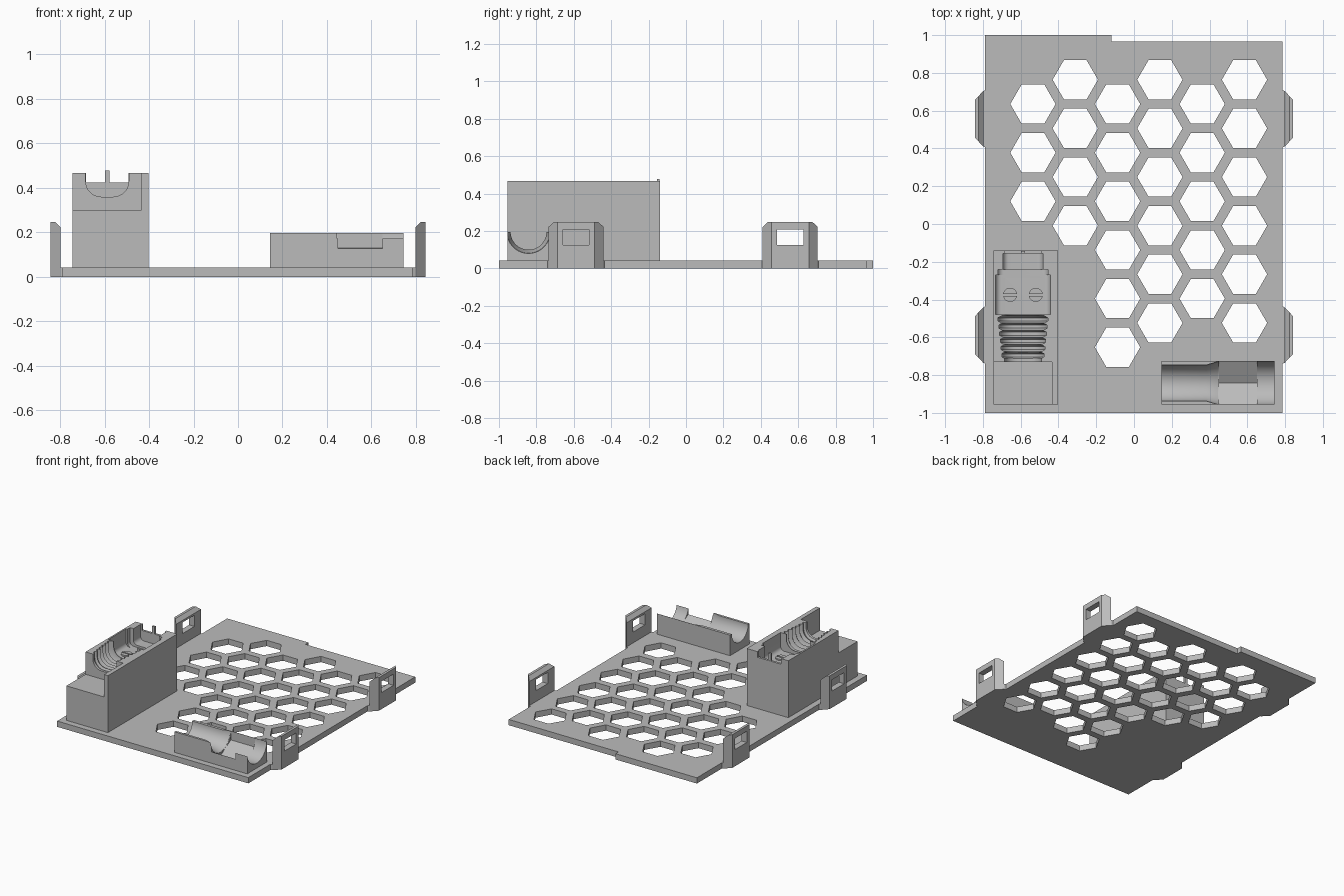
import bpy, bmesh, math
from mathutils import Vector

cube = bpy.data.objects.get("Cube")
if cube:
    bpy.data.objects.remove(cube, do_unlink=True)

grey = bpy.data.materials.new("plain grey")
grey.use_nodes = True
COLOR = (0.5, 0.5, 0.5, 1)
grey.diffuse_color = COLOR
grey.node_tree.nodes["Principled BSDF"].inputs["Base Color"].default_value = COLOR


def add_prism(bm, pts, axis, lo, hi, pts_hi=None):
    """Extrude a 2D outline along an axis; a second outline gives a taper."""
    def place(p, d):
        return {"x": (d, p[0], p[1]), "y": (p[0], d, p[1]), "z": (p[0], p[1], d)}[axis]
    a = [bm.verts.new(place(p, lo)) for p in pts]
    b = [bm.verts.new(place(p, hi)) for p in (pts_hi or pts)]
    bm.faces.new(a)
    bm.faces.new(b[::-1])
    n = len(pts)
    for i in range(n):
        bm.faces.new((a[i], b[i], b[(i + 1) % n], a[(i + 1) % n]))


def make(name, *prisms):
    bm = bmesh.new()
    for p in prisms:
        add_prism(bm, *p)
    bmesh.ops.recalc_face_normals(bm, faces=bm.faces)
    mesh = bpy.data.meshes.new(name)
    bm.to_mesh(mesh)
    bm.free()
    mesh.materials.append(grey)
    obj = bpy.data.objects.new(name, mesh)
    bpy.context.scene.collection.objects.link(obj)
    return obj


def cut(obj, *prisms):
    """Subtract prisms from an object and bake the result."""
    cutter = make("cutter", *prisms)
    cutter.hide_render = True
    mod = obj.modifiers.new("cut", "BOOLEAN")
    mod.operation = "DIFFERENCE"
    mod.solver = "EXACT"
    mod.object = cutter
    deps = bpy.context.evaluated_depsgraph_get()
    mesh = bpy.data.meshes.new_from_object(obj.evaluated_get(deps))
    obj.modifiers.clear()
    obj.data = mesh
    bpy.data.objects.remove(cutter, do_unlink=True)


def smooth(obj):
    bpy.ops.object.select_all(action="DESELECT")
    obj.select_set(True)
    bpy.context.view_layer.objects.active = obj
    bpy.ops.object.shade_smooth_by_angle(angle=math.radians(30))


def rect(x0, x1, y0, y1):
    return [(x0, y0), (x1, y0), (x1, y1), (x0, y1)]


def ngon(cx, cy, r, n, turn=0.0):
    return [(cx + r * math.cos(turn + math.tau * i / n),
             cy + r * math.sin(turn + math.tau * i / n)) for i in range(n)]


def u_shape(cx, half, bottom, radius, top=0.6, steps=8):
    """Open-topped channel section with rounded lower corners."""
    pts = [(cx + half, top), (cx - half, top)]
    for side, start in ((-1, math.pi), (1, 1.5 * math.pi)):
        for i in range(steps + 1):
            t = start + math.pi / 2 * i / steps
            pts.append((cx + side * (half - radius) + radius * math.cos(t),
                        bottom + radius + radius * math.sin(t)))
    return pts


T = 0.043  # plate thickness

# Base plate with a shallow step in its rear edge
plate = make("base_plate", ([(-0.79, -1), (0.785, -1), (0.785, 0.965),
                             (-0.12, 0.965), (-0.12, 1), (-0.79, 1)], "z", 0, T))

# Honeycomb openings: first row and count for each column
PITCH = 0.2575
holes = []
for col, count in enumerate((3, 4, 6, 6, 5, 6)):
    top = 0.635 if col % 2 == 0 else 0.635 + PITCH / 2
    for row in range(count):
        holes.append((ngon(-0.535 + 0.224 * col, top - PITCH * row, 0.12, 6),
                      "z", -0.1, 0.1))
cut(plate, *holes)

# Four side clips with latch windows
for side, label in ((1, "left"), (-1, "right")):
    for cy, place in ((-0.588, "front"), (0.557, "rear")):
        outline = [(side * 0.798, cy - 0.147), (side * 0.842, cy - 0.1),
                   (side * 0.842, cy + 0.1), (side * 0.798, cy + 0.147)]
        clip = make(f"{place}_{label}_clip", (outline, "z", 0, 0.247))
        cut(clip, (rect(cy - 0.07, cy + 0.07, 0.124, 0.207), "x",
                   side * 0.7, side * 0.9))
        # Bevelled inner top edge
        cut(clip, ([(side * 0.78, 0.204), (side * 0.84, 0.264),
                    (side * 0.78, 0.3)], "y", cy - 0.3, cy + 0.3))
        make(f"{place}_{label}_clip_foot",
             ([(side * 0.785, cy - 0.152), (side * 0.798, cy - 0.147),
               (side * 0.798, cy + 0.147), (side * 0.785, cy + 0.152)], "z", 0, T))

# Tall plug holder, stepped at the front with one full-length side wall
CX = -0.588
holder = make("plug_holder", (rect(-0.745, -0.403, -0.955, -0.14), "z", T, 0.467))
cut(holder, (rect(-0.8, -0.435, -1.0, -0.73), "z", 0.3, 0.6))

# Ribbed cable-sleeve channel, narrowing toward the front
cut(holder, (u_shape(CX, 0.097, 0.36, 0.07), "y", -0.76, -0.47))
RIBS = 6
STEP = 0.038
for i in range(RIBS):
    y = -0.505 - STEP * i
    wide = 0.132 - 0.004 * i
    crest = u_shape(CX, wide, 0.457 - wide, 0.08)
    valley = u_shape(CX, wide - 0.022, 0.479 - wide, 0.07)
    cut(holder, (valley, "y", y - 0.02, y - 0.008, crest))
    cut(holder, (crest, "y", y - 0.008, y + 0.008))
    cut(holder, (crest, "y", y + 0.008, y + 0.02, valley))

# Plug body pocket, nose pocket and rear notch
FLOOR = 0.335
cut(holder, (u_shape(CX, 0.145, FLOOR, 0.03), "y", -0.48, -0.27))
cut(holder, (u_shape(CX, 0.133, FLOOR, 0.03), "y", -0.28, -0.24))
cut(holder, (u_shape(CX, 0.105, 0.35, 0.03), "y", -0.25, -0.157))
cut(holder, (rect(CX - 0.095, CX + 0.095, 0.425, 0.6), "y", -0.17, -0.1))
smooth(holder)

# Small locating post on the rear notch
make("locating_post", (rect(CX - 0.011, CX + 0.011, -0.156, -0.142), "z", 0.42, 0.479))

# Slotted screw heads in the pocket floor
for dx, label in ((-0.068, "right"), (0.068, "left")):
    head = make(f"{label}_screw_head",
                (ngon(CX + dx, -0.375, 0.037, 32), "z", FLOOR - 0.005, FLOOR + 0.01))
    cut(head, (rect(CX + dx - 0.05, CX + dx + 0.05, -0.38, -0.37), "z",
               FLOOR + 0.002, FLOOR + 0.03))
    smooth(head)

# Low cradle: narrow trough, flare, hexagonal seat and wide end
CY, CZ = -0.842, 0.196
cradle = make("cradle", (rect(0.145, 0.745, -0.955, -0.725), "z", T, CZ))
narrow = ngon(CY, CZ, 0.096, 64)
wide = ngon(CY, CZ, 0.1155, 64)
cut(cradle, (narrow, "x", 0.1, 0.39))
cut(cradle, (narrow, "x", 0.385, 0.45, wide))
cut(cradle, (wide, "x", 0.445, 0.8))
cut(cradle, (ngon(CY, CZ, 0.1155 / math.cos(math.pi / 6), 6, math.pi / 6),
             "x", 0.45, 0.65))
smooth(cradle)
